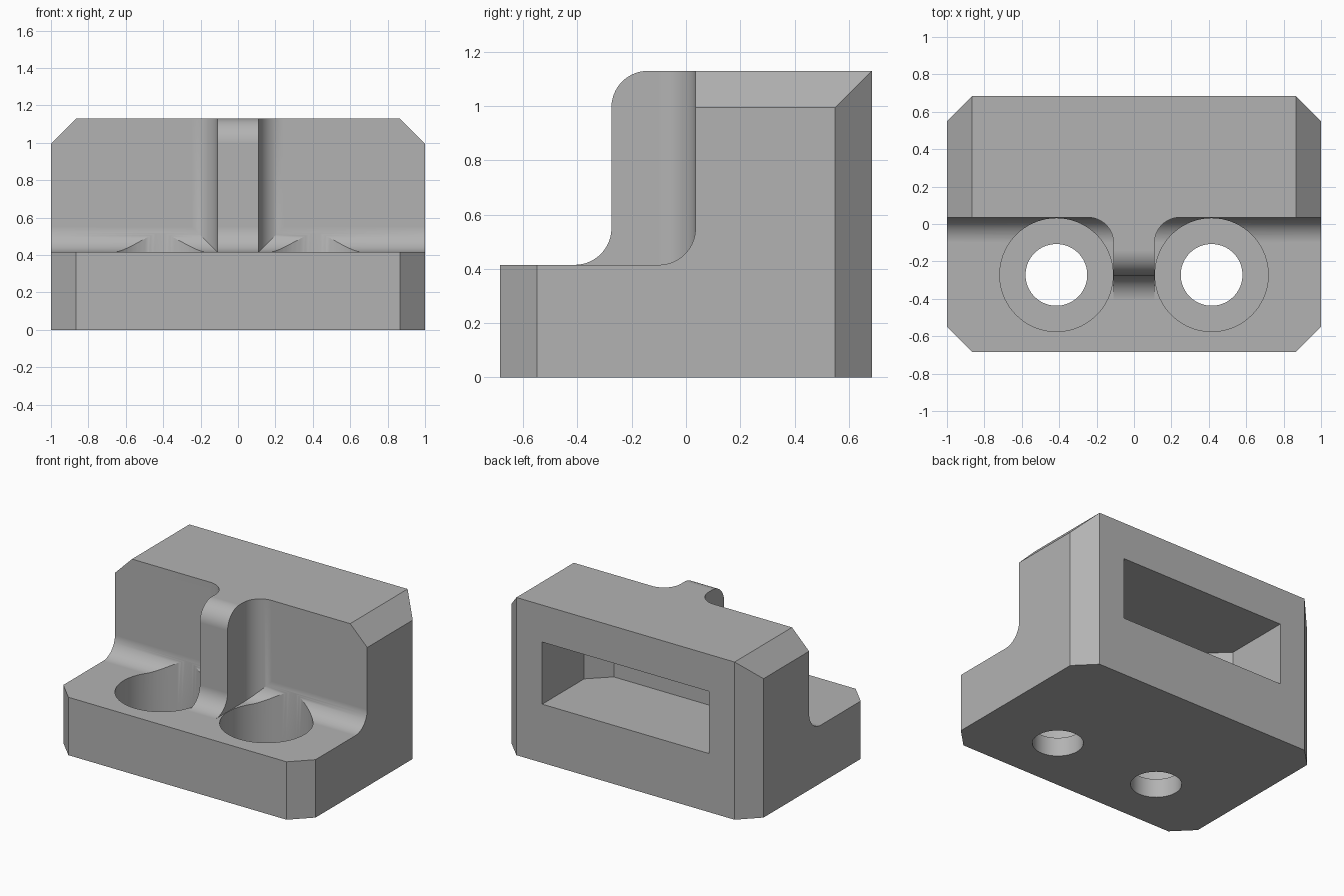
import bpy
import bmesh
from math import sin, cos, pi, radians
from mathutils import Vector

if "Cube" in bpy.data.objects:
    bpy.data.objects.remove(bpy.data.objects["Cube"])

W, D, H = 1.0, 0.685, 1.13      # half width, half depth, height
FLOOR, WALL = 0.415, 0.035      # step height and wall position
R = 0.135                       # shared chamfer and fillet size
RIB, NOSE = 0.11, -0.275        # rib half width and front position

# Maps a 2D profile point plus extrusion distance to 3D, per axis
PLACE = {"x": lambda a, b, t: (t, a, b),
         "y": lambda a, b, t: (a, t, b),
         "z": lambda a, b, t: (a, b, t)}


def arc(cx, cy, start, end, r=R, steps=20):
    angles = [radians(start + (end - start) * i / steps) for i in range(steps + 1)]
    return [(cx + r * cos(a), cy + r * sin(a)) for a in angles]


def prism(name, profile, axis, lo, hi):
    bm = bmesh.new()
    face = bm.faces.new([bm.verts.new(PLACE[axis](a, b, lo)) for a, b in profile])
    out = bmesh.ops.extrude_face_region(bm, geom=[face])
    offset = Vector(PLACE[axis](0, 0, hi - lo))
    bmesh.ops.translate(bm, vec=offset,
                        verts=[v for v in out["geom"] if isinstance(v, bmesh.types.BMVert)])
    bmesh.ops.recalc_face_normals(bm, faces=bm.faces)
    mesh = bpy.data.meshes.new(name)
    bm.to_mesh(mesh)
    bm.free()
    obj = bpy.data.objects.new(name, mesh)
    bpy.context.collection.objects.link(obj)
    return obj


def combine(target, tool, operation):
    bpy.context.view_layer.objects.active = target
    mod = target.modifiers.new(operation, "BOOLEAN")
    mod.operation, mod.object, mod.solver = operation, tool, "EXACT"
    bpy.ops.object.modifier_apply(modifier=mod.name)
    bpy.data.objects.remove(tool)


def mirrored(half):
    return half + [(-a, b) for a, b in reversed(half)]


# Stepped body with a filleted inner corner
step = [(-D, 0), (D, 0), (D, H), (WALL, H)]
step += arc(WALL - R, FLOOR + R, 0, -90) + [(-D, FLOOR)]
body = prism("clamp_body", step, "x", -1.2, 1.2)

# Rib: rounded side profile limited by a plan shape that flares into the wall
side = arc(NOSE - R, FLOOR + R, -90, 0) + arc(NOSE + R, H - R, 180, 90)
side += [(0.3, H), (0.3, 0.3), (NOSE - R, 0.3)]
rib = prism("rib", side, "x", -0.5, 0.5)
flare = [(RIB, -0.5)] + arc(RIB + R, WALL - R, 180, 90) + [(RIB + R, 0.2)]
combine(rib, prism("rib_plan", mirrored(flare), "z", 0.2, 1.4), "INTERSECT")
combine(body, rib, "UNION")

# Chamfered vertical corners and chamfered top ends
plan = mirrored([(W - 0.2, -D + R - 0.2), (W, -D + R), (W, D - R), (W - 0.2, D - R + 0.2)])
combine(body, prism("plan_outline", plan, "z", -0.2, 1.5), "INTERSECT")
front = mirrored([(W + 0.2, -0.2), (W + 0.2, H - R - 0.2), (W - R - 0.2, H + 0.2)])
combine(body, prism("front_outline", front, "y", -1, 1), "INTERSECT")

# Two counterbored bolt holes
for sx in (-1, 1):
    for radius, bottom, top in ((0.303, 0.135, 1.5), (0.165, -0.2, 0.3)):
        circle = arc(sx * 0.415, -0.272, 0, 360, radius, 72)[:-1]
        combine(body, prism("bolt_hole", circle, "z", bottom, top), "DIFFERENCE")

# Rectangular rear pocket with chamfered inner corners
pocket = mirrored([(0.66, 0.9), (0.66, 0.21), (0.52, 0.075)])
combine(body, prism("rear_pocket", pocket, "z", FLOOR + 0.005, 0.865), "DIFFERENCE")

# Single grey finish
grey = bpy.data.materials.new("grey")
grey.use_nodes = True
color = (0.45, 0.45, 0.45, 1)
grey.diffuse_color = color
grey.node_tree.nodes["Principled BSDF"].inputs["Base Color"].default_value = color
body.data.materials.clear()
body.data.materials.append(grey)

# Smooth fillets with crisp edges
bpy.ops.object.select_all(action="DESELECT")
body.select_set(True)
bpy.context.view_layer.objects.active = body
bpy.ops.object.shade_smooth_by_angle(angle=radians(25))
weighted = body.modifiers.new("weighted_normals", "WEIGHTED_NORMAL")
weighted.keep_sharp = True
